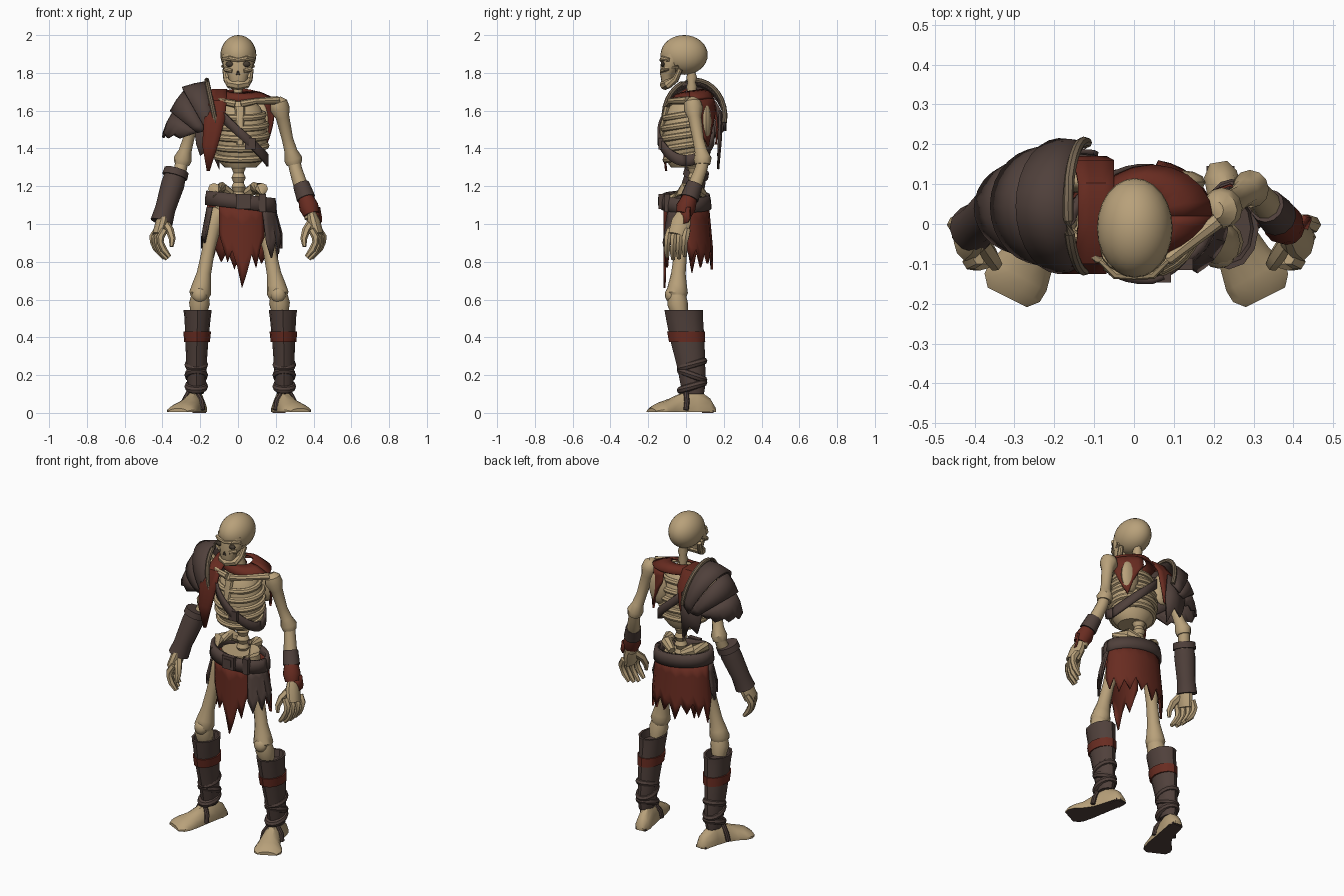
import bpy, bmesh, math
from mathutils import Vector as V
from math import sin, cos, pi, radians

def material(name, col):
    m = bpy.data.materials.new(name)
    m.diffuse_color = (*col, 1)
    return m

BONE = material("bone", (0.48, 0.355, 0.195))
LEATHER = material("dark leather", (0.080, 0.052, 0.044))
RED = material("red cloth", (0.14, 0.025, 0.015))
TRIM = material("worn trim", (0.19, 0.14, 0.09))
SOCKET = material("socket dark", (0.06, 0.045, 0.03))

def finish(name, bm, mat):
    bmesh.ops.recalc_face_normals(bm, faces=bm.faces)
    me = bpy.data.meshes.new(name)
    bm.to_mesh(me)
    bm.free()
    me.materials.append(mat)
    ob = bpy.data.objects.new(name, me)
    bpy.context.collection.objects.link(ob)
    return ob

def skin(name, rings, mat, closed=False, caps=True):
    """Bridge rings of equal point count into a surface."""
    bm = bmesh.new()
    vs = [[bm.verts.new(p) for p in r] for r in rings]
    n, m = len(vs[0]), len(vs)
    for j in range(m if closed else m - 1):
        a, b = vs[j], vs[(j + 1) % m]
        for i in range(n):
            k = (i + 1) % n
            bm.faces.new((a[i], a[k], b[k], b[i]))
    if caps and not closed:
        bm.faces.new(vs[0])
        bm.faces.new(vs[-1])
    return finish(name, bm, mat)

def loft(name, rings, mat, n=14):
    """Stack of horizontal ellipses (cx, cy, cz, rx, ry)."""
    return skin(name, [[(x + rx * cos(2 * pi * i / n), y + ry * sin(2 * pi * i / n), z)
                        for i in range(n)] for x, y, z, rx, ry in rings], mat)

def limb(name, pts, mat, n=10, flat=1.0, closed=False):
    """Tube through (x, y, z, r) points; flat scales it along y."""
    rings, m = [], len(pts)
    for j, (x, y, z, r) in enumerate(pts):
        a = pts[(j - 1) % m] if closed else pts[max(j - 1, 0)]
        b = pts[(j + 1) % m] if closed else pts[min(j + 1, m - 1)]
        t = (V(b[:3]) - V(a[:3])).normalized()
        ref = V((0, 0, 1)) if closed or abs(t.y) > 0.9 else V((0, 1, 0))
        u = t.cross(ref).normalized()
        w = u.cross(t)
        rings.append([V((x, y, z)) + u * r * cos(2 * pi * i / n) + w * r * flat * sin(2 * pi * i / n)
                      for i in range(n)])
    return skin(name, rings, mat, closed)

def ball(name, c, r, mat, seg=16):
    bm = bmesh.new()
    bmesh.ops.create_uvsphere(bm, u_segments=seg, v_segments=seg * 2 // 3, radius=1)
    for v in bm.verts:
        v.co = V(c) + V((v.co.x * r[0], v.co.y * r[1], v.co.z * r[2]))
    return finish(name, bm, mat)

def box(name, c, s, mat):
    bm = bmesh.new()
    bmesh.ops.create_cube(bm, size=1)
    for v in bm.verts:
        v.co = V(c) + V((v.co.x * s[0], v.co.y * s[1], v.co.z * s[2]))
    return finish(name, bm, mat)

def sheet(name, rows, mat, thick=0.012):
    bm = bmesh.new()
    vs = [[bm.verts.new(p) for p in r] for r in rows]
    for a, b in zip(vs, vs[1:]):
        for i in range(len(a) - 1):
            bm.faces.new((a[i], a[i + 1], b[i + 1], b[i]))
    ob = finish(name, bm, mat)
    mod = ob.modifiers.new("thickness", 'SOLIDIFY')
    mod.thickness, mod.offset = thick, 0
    return ob

def drape(name, c, rx, ry, a0, a1, ztop, hems, mat, flare=0.02):
    """Hanging ragged cloth on an ellipse; angle 0 faces front, one hem height per column."""
    rows, n = [], len(hems) - 1
    for j in range(5):
        v = j / 4
        rows.append([(c[0] + (rx + flare * v) * sin(radians(a0 + (a1 - a0) * i / n)),
                      c[1] - (ry + flare * v) * cos(radians(a0 + (a1 - a0) * i / n)),
                      ztop + (h - ztop) * v) for i, h in enumerate(hems)])
    return sheet(name, rows, mat)

# Skull, face, jaw and neck
ball("cranium", (0.002, -0.01, 1.895), (0.095, 0.125, 0.105), BONE, 24)
loft("face", [(0, -0.098, 1.755, 0.045, 0.032), (0, -0.098, 1.79, 0.055, 0.038), (0, -0.085, 1.82, 0.075, 0.05),
              (0, -0.075, 1.86, 0.083, 0.058), (0, -0.06, 1.90, 0.085, 0.066)], BONE, 16)
limb("jaw", [(-0.070, -0.03, 1.82, 0.013), (-0.060, -0.055, 1.765, 0.018), (-0.043, -0.095, 1.742, 0.025),
             (0, -0.110, 1.738, 0.029), (0.043, -0.095, 1.742, 0.025), (0.060, -0.055, 1.765, 0.018),
             (0.070, -0.03, 1.82, 0.013)], BONE, 8)
limb("brow_ridge", [(-0.082, -0.09, 1.87, 0.010), (-0.045, -0.125, 1.876, 0.014), (0, -0.130, 1.868, 0.011),
                    (0.045, -0.125, 1.876, 0.014), (0.082, -0.09, 1.87, 0.010)], BONE, 8)
limb("nose_hole", [(0, -0.134, 1.812, 0.004), (0, -0.134, 1.79, 0.011)], SOCKET, 6, 0.5)
limb("neck", [(0, 0.03, 1.60 + 0.025 * i, 0.03 if i % 2 else 0.022) for i in range(10)], BONE)
limb("lumbar_spine", [(0.003, 0.045, 1.12 + 0.025 * i, 0.038 if i % 2 else 0.027) for i in range(11)], BONE)

# Ribcage: core with rib hoops
CORE = [(1.30, 0.085, 0.08), (1.34, 0.125, 0.108), (1.45, 0.142, 0.125), (1.55, 0.135, 0.115),
        (1.62, 0.105, 0.09), (1.67, 0.05, 0.05)]
def core_radius(z):
    z = min(max(z, CORE[0][0]), CORE[-1][0])
    for a, b in zip(CORE, CORE[1:]):
        if z <= b[0]:
            f = (z - a[0]) / (b[0] - a[0])
            return a[1] + (b[1] - a[1]) * f, a[2] + (b[2] - a[2]) * f
loft("ribcage_core", [(0.013, 0, z, rx, ry) for z, rx, ry in CORE], BONE, 20)
for k in range(5):
    pts = []
    for i in range(28):
        a = 2 * pi * i / 28
        z = 1.36 + 0.055 * k + 0.02 * sin(a)
        rx, ry = core_radius(z)
        pts.append((0.013 + (rx - 0.001) * cos(a), (ry - 0.001) * sin(a), z, 0.018))
    limb(f"rib_{k}", pts, BONE, 8, closed=True)
limb("sternum", [(0.01, -0.128, 1.42, 0.018), (0.01, -0.125, 1.52, 0.022), (0.01, -0.10, 1.62, 0.028)], BONE, 8, 0.6)

# Pelvis
loft("sacrum", [(0.005, 0.02, 0.99, 0.05, 0.05), (0.005, 0.02, 1.06, 0.13, 0.09), (0.005, 0.02, 1.13, 0.12, 0.085)], BONE)

for s, side in ((1, "left"), (-1, "right")):
    def m(pts, dx=0.0):
        return [(p[0] * s + dx, *p[1:]) for p in pts]
    ball(side + "_eye_socket", (s * 0.043, -0.122, 1.846), (0.023, 0.012, 0.015), SOCKET, 12)
    limb(side + "_cheekbone", m([(0.03, -0.13, 1.81, 0.01), (0.064, -0.11, 1.818, 0.014), (0.080, -0.04, 1.835, 0.009)]), BONE, 8)
    limb(side + "_hip_bone", m([(0.035, 0.09, 1.16, 0.022), (0.09, 0.06, 1.19, 0.034), (0.125, -0.01, 1.185, 0.034),
                                (0.11, -0.08, 1.14, 0.024)]), BONE, 8)
    limb(side + "_collarbone", m([(0.015, -0.09, 1.635, 0.02), (0.09, -0.085, 1.65, 0.016), (0.21, 0.01, 1.655, 0.022)]), BONE, 8)
    ball(side + "_shoulder_blade", (s * 0.12, 0.105, 1.54), (0.06, 0.03, 0.10), BONE, 12)
    # Arm
    limb(side + "_upper_arm", m([(0.205, 0.035, 1.665, 0.022), (0.215, 0.035, 1.645, 0.046), (0.222, 0.04, 1.61, 0.052),
                                 (0.236, 0.046, 1.565, 0.036), (0.262, 0.065, 1.45, 0.030), (0.28, 0.08, 1.385, 0.034),
                                 (0.292, 0.088, 1.345, 0.048), (0.298, 0.088, 1.315, 0.040)]), BONE, 12)
    limb(side + "_forearm", m([(0.296, 0.09, 1.335, 0.034), (0.305, 0.08, 1.29, 0.034), (0.33, 0.05, 1.21, 0.038),
                               (0.36, 0.02, 1.13, 0.028), (0.385, -0.005, 1.03, 0.032)]), BONE)
    # Hand: broad palm turned partly forward, four curled fingers, thumb
    limb(side + "_palm", m([(0.388, -0.01, 1.06, 0.024), (0.400, -0.025, 1.01, 0.036), (0.420, -0.045, 0.94, 0.034)]), BONE, 10, 1.5)
    for f in range(4):
        y, d, x = -0.095 + 0.031 * f, 0.012 * abs(f - 1.3), -0.036 + 0.013 * f
        limb(f"{side}_finger_{f}", m([(0.425 + x, y + 0.01, 0.97, 0.018), (0.447 + x, y, 0.93, 0.021), (0.446 + x, y - 0.004, 0.885 + d, 0.017),
                                      (0.430 + x, y - 0.006, 0.85 + d, 0.018), (0.398 + x, y - 0.004, 0.81 + d, 0.011)]), BONE, 6)
    limb(side + "_thumb", m([(0.388, -0.035, 1.01, 0.022), (0.360, -0.08, 0.965, 0.022), (0.348, -0.10, 0.92, 0.018),
                             (0.352, -0.108, 0.88, 0.010)]), BONE, 6)
    # Leg
    limb(side + "_thigh", m([(0.10, 0.005, 1.07, 0.04), (0.125, 0.0, 1.03, 0.05), (0.14, -0.012, 0.97, 0.042), (0.162, -0.028, 0.86, 0.034),
                             (0.185, -0.04, 0.74, 0.038), (0.198, -0.045, 0.675, 0.05), (0.205, -0.048, 0.635, 0.058),
                             (0.206, -0.045, 0.605, 0.045)], 0.005), BONE, 12)
    limb(side + "_shin", m([(0.208, -0.05, 0.63, 0.045), (0.212, -0.045, 0.58, 0.055), (0.216, -0.03, 0.52, 0.042)], 0.008), BONE, 12)
    ball(side + "_kneecap", (s * 0.208 + 0.005, -0.08, 0.625), (0.040, 0.032, 0.042), BONE, 12)
    # Boot shaft with hollow top, red strap and ankle wraps
    bx = 0.012
    loft(side + "_boot", m([(0.235, 0.04, 0.10, 0.040, 0.055), (0.232, 0.037, 0.15, 0.050, 0.066), (0.232, 0.028, 0.24, 0.053, 0.074),
                            (0.23, 0.008, 0.38, 0.061, 0.09), (0.226, -0.008, 0.50, 0.069, 0.098), (0.226, -0.012, 0.545, 0.075, 0.102),
                            (0.226, -0.012, 0.545, 0.062, 0.088), (0.226, -0.010, 0.50, 0.055, 0.08)], bx), LEATHER, 12)
    loft(side + "_boot_strap", m([(0.229, 0.006, 0.375, 0.068, 0.096), (0.228, 0.0, 0.43, 0.073, 0.10)], bx), RED, 12)
    for k, (z, tilt) in enumerate(((0.255, 0.02), (0.20, -0.025), (0.14, 0.02))):
        limb(f"{side}_ankle_wrap_{k}", [(s * 0.233 + bx + 0.042 * cos(i * pi / 8), 0.032 + 0.06 * sin(i * pi / 8),
                                       z + tilt * sin(i * pi / 8), 0.021) for i in range(16)], LEATHER, 8, closed=True)
    # Foot: flat-soled domed sections, heel to toe (x, y, half width, height)
    path = [(0.20, 0.155, 0.022, 0.025), (0.205, 0.125, 0.042, 0.075), (0.222, 0.05, 0.045, 0.13), (0.24, -0.02, 0.05, 0.105),
            (0.265, -0.085, 0.066, 0.072), (0.290, -0.130, 0.080, 0.054), (0.306, -0.160, 0.078, 0.040), (0.318, -0.184, 0.055, 0.020)]
    fx = 0.012 if s > 0 else 0.0
    prof = [(-1, 0), (-1, 0.3), (-0.75, 0.7), (-0.3, 0.97), (0.3, 0.97), (0.75, 0.7), (1, 0.3), (1, 0)]
    rings = []
    for j, (x, y, w, h) in enumerate(path):
        a, b = path[max(j - 1, 0)], path[min(j + 1, len(path) - 1)]
        d = V((b[0] - a[0], b[1] - a[1])).normalized()
        rings.append([(s * (x - d.y * w * p) + fx, y + d.x * w * p, h * q + 0.004) for p, q in prof])
    foot = skin(side + "_foot", rings, BONE)
    foot.data.materials.append(LEATHER)   # leather sole
    for p in foot.data.polygons:
        p.material_index = 1 if p.normal.z < -0.8 else 0
    box(side + "_heel_sole", (s * 0.205 + fx, 0.115, 0.006), (0.07, 0.06, 0.012), LEATHER)
    # Sandal strap over the instep
    limb(side + "_foot_strap", [(s * x + fx, y, z, 0.014) for x, y, z in
         ((0.295, 0.0, 0.015), (0.287, 0.005, 0.06), (0.258, 0.0, 0.115), (0.225, -0.01, 0.118), (0.192, -0.035, 0.06), (0.188, -0.045, 0.015))], LEATHER, 8)

# Wrist guards: short band with red wrap on the left, long bracer on the right
limb("left_wrist_band", [(0.334, 0.046, 1.21, 0.044), (0.36, 0.018, 1.135, 0.05)], LEATHER, 12)
limb("left_wrist_wrap", [(0.36, 0.018, 1.135, 0.042), (0.375, 0.0, 1.09, 0.052), (0.388, -0.012, 1.05, 0.042)], RED, 12)
sheet("left_wrap_tail", [[(0.40, -0.03, 1.08), (0.43, 0.02, 1.09)], [(0.41, -0.03, 1.03), (0.44, 0.02, 1.03)],
                         [(0.43, -0.015, 1.0), (0.44, 0.01, 1.01)]], RED)
limb("right_bracer", [(-0.328, 0.055, 1.275, 0.055), (-0.345, 0.04, 1.21, 0.062), (-0.385, 0.005, 1.08, 0.054),
                      (-0.405, -0.012, 1.01, 0.060)], LEATHER, 12)
limb("right_bracer_cuff", [(-0.325, 0.058, 1.285, 0.066), (-0.335, 0.05, 1.25, 0.068)], LEATHER, 12)

# Layered shoulder armour: arches fanning from the neck down over the arm
# each edge: apex x, apex z, base x, base z, centre y, half width
EDGES = [(-0.165, 1.76, -0.125, 1.57, 0.045, 0.160), (-0.290, 1.71, -0.185, 1.525, 0.045, 0.156),
         (-0.350, 1.59, -0.235, 1.50, 0.045, 0.133), (-0.390, 1.48, -0.275, 1.475, 0.04, 0.105)]
def arch(e, k=1.0, n=16, jag=0.0):
    out = []
    for i in range(n + 1):
        u = radians(-100 + 200 * i / n)
        c = cos(u) * k
        out.append((e[2] + (e[0] - e[2]) * c, e[4] + e[5] * k * sin(u), e[3] + (e[1] - e[3]) * c - jag * (i % 3)))
    return out
for k in range(3):
    a, b = EDGES[k], EDGES[k + 1]
    mid = [(p + q) / 2 for p, q in zip(a, b)]
    sheet(f"shoulder_plate_{k}", [arch(a, 0.95), arch(mid, 1.02), arch(b, 1.05, jag=0.012 if k == 2 else 0)], LEATHER, 0.014)
limb("shoulder_rim", [(*p, 0.013) for p in arch(EDGES[0], 1.01)], TRIM, 8)
sheet("shoulder_back_tail", [[(-0.24, 0.170, 1.56), (-0.17, 0.185, 1.58), (-0.10, 0.18, 1.6)],
                             [(-0.22, 0.175, 1.42), (-0.15, 0.185, 1.46), (-0.09, 0.175, 1.46)],
                             [(-0.20, 0.170, 1.36), (-0.15, 0.18, 1.40), (-0.10, 0.17, 1.29)]], LEATHER)

# Red scarf: shoulder drape, collar and back flap
rows = [(-0.105, 1.28, -0.165, -0.15), (-0.120, 1.42, -0.19, -0.105), (-0.120, 1.55, -0.18, -0.07), (-0.095, 1.65, -0.15, -0.06),
        (0, 1.71, -0.14, -0.06), (0.10, 1.70, -0.14, -0.05), (0.155, 1.62, -0.15, -0.05), (0.165, 1.5, -0.14, -0.07),
        (0.16, 1.42, -0.12, -0.09)]
sheet("shoulder_drape", [[(l + (r - l) * t / 3, y, z) for t in range(4)] for y, z, l, r in rows], RED)
N = 20
rows = []
for cx, rx, back, front, z in ((0.01, 0.065, 0.065, 0.05, 1.70), (0.025, 0.10, 0.10, 0.075, 1.69), (0.045, 0.15, 0.125, 0.095, 1.66)):
    angs = [2 * pi * i / N for i in range(N + 1)]
    rows.append([(cx + rx * cos(a), 0.02 + (back if sin(a) > 0 else front) * sin(a), z + 0.01 * sin(a)) for a in angs])
sheet("scarf_collar", rows, RED)
drape("scarf_back_flap", (0.03, 0.02), 0.15, 0.125, 100, 170, 1.665, [1.58, 1.52, 1.46, 1.41, 1.50, 1.56, 1.61], RED, 0.012)

# Chest strap with buckle
rows = []
for dz in (0.03, 0, -0.03):
    row = []
    for i in range(33):
        a = 2 * pi * i / 32
        z = 1.48 - 0.145 * cos(a)
        rx, ry = core_radius(z)
        row.append((0.013 + (rx + 0.022) * cos(a), (ry + 0.022) * sin(a), z + dz))
    rows.append(row)
sheet("chest_strap", rows, LEATHER, 0.014)
box("chest_buckle", (0.065, -0.134, 1.425), (0.055, 0.025, 0.06), LEATHER)

# Belt, tilted slightly, with buckle and loop
rows = [[(0.015 + rx * cos(2 * pi * i / 28), ry * sin(2 * pi * i / 28), z - 0.02 * cos(2 * pi * i / 28))
         for i in range(29)] for rx, ry, z in ((0.172, 0.115, 1.155), (0.178, 0.122, 1.12), (0.180, 0.124, 1.08))]
sheet("belt", rows, LEATHER, 0.022)
box("belt_buckle", (0.03, -0.13, 1.12), (0.08, 0.03, 0.08), LEATHER)
box("belt_buckle_plate", (0.03, -0.143, 1.12), (0.045, 0.012, 0.045), LEATHER)
box("belt_loop", (0.13, -0.10, 1.11), (0.035, 0.03, 0.095), LEATHER)

# Ragged waist cloths
C = (0.015, 0)
drape("front_loincloth", C, 0.170, 0.114, -42, 46, 1.10, [0.95, 0.88, 0.80, 0.86, 0.78, 0.66, 0.74, 0.84, 0.77, 0.88, 0.93], RED, 0.0)
drape("back_skirt", C, 0.172, 0.116, 90, 268, 1.10,
      [0.88, 0.80, 0.87, 0.77, 0.85, 0.79, 0.88, 0.80, 0.86, 0.76, 0.86, 0.80, 0.87, 0.78, 0.86, 0.74, 0.90], RED, 0.022)
drape("left_hip_flap", C, 0.176, 0.118, 40, 92, 1.09, [0.90, 0.82, 0.91, 0.84, 0.93, 0.87, 0.95], LEATHER, 0.04)
drape("right_hip_flap", C, 0.176, 0.118, -95, -60, 1.09, [0.93, 0.87, 0.95, 0.90, 0.97], LEATHER, 0.03)

# Smooth shading with crisp edges
bpy.ops.object.select_all(action='SELECT')
bpy.context.view_layer.objects.active = bpy.context.selected_objects[0]
bpy.ops.object.shade_smooth_by_angle(angle=radians(38))
